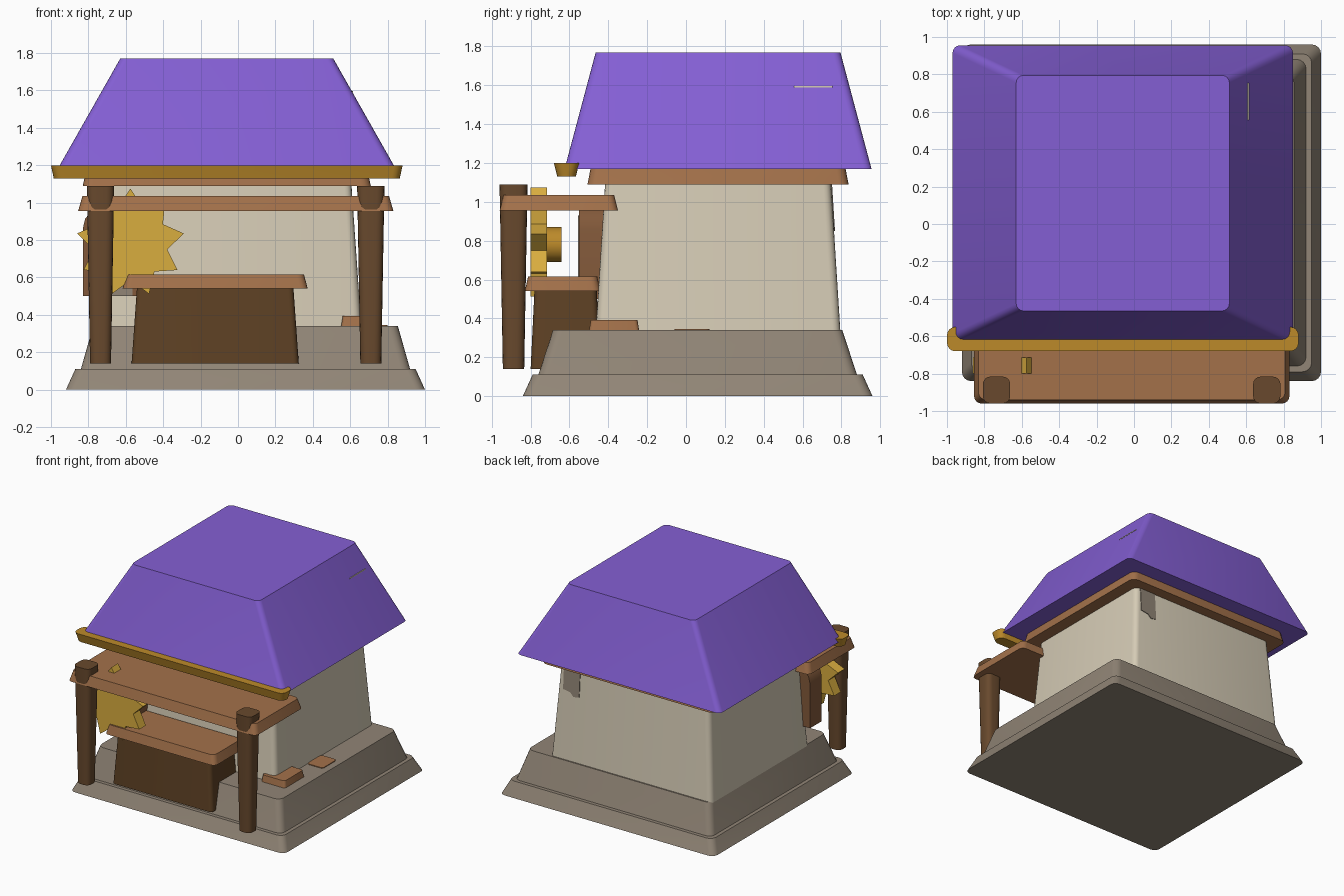
import bpy
import bmesh
from math import sin, cos, pi, radians

cube = bpy.data.objects.get("Cube")
if cube:
    bpy.data.objects.remove(cube, do_unlink=True)


def material(name, rgb):
    linear = [(c / 255 / 12.92) if c < 11 else ((c / 255 + 0.055) / 1.055) ** 2.4 for c in rgb]
    mat = bpy.data.materials.new(name)
    mat.use_nodes = True
    mat.diffuse_color = (*linear, 1)
    mat.node_tree.nodes["Principled BSDF"].inputs["Base Color"].default_value = (*linear, 1)
    return mat


PURPLE = material("roof purple", (132, 95, 212))
CREAM = material("wall cream", (214, 204, 182))
STONE = material("grey stone", (145, 133, 118))
WOOD = material("light wood", (163, 113, 74))
FRAME = material("frame wood", (130, 89, 58))
POST = material("post wood", (104, 73, 45))
DARK = material("dark wood", (94, 65, 36))
SUN = material("sign gold", (217, 173, 63))
GOLD = material("gutter gold", (188, 138, 42))


def loft(name, rings, mat, angle=30):
    """Close two matching point loops into a solid."""
    bm = bmesh.new()
    a, b = [[bm.verts.new(p) for p in ring] for ring in rings]
    n = len(a)
    bm.faces.new(a)
    bm.faces.new(b)
    for i in range(n):
        j = (i + 1) % n
        bm.faces.new((a[i], a[j], b[j], b[i]))
    bmesh.ops.recalc_face_normals(bm, faces=bm.faces)
    mesh = bpy.data.meshes.new(name)
    bm.to_mesh(mesh)
    bm.free()
    mesh.materials.append(mat)
    obj = bpy.data.objects.new(name, mesh)
    bpy.context.collection.objects.link(obj)
    bpy.ops.object.select_all(action="DESELECT")
    obj.select_set(True)
    bpy.context.view_layer.objects.active = obj
    bpy.ops.object.shade_smooth_by_angle(angle=radians(angle))
    return obj


def rounded(cx, cy, hx, hy, r, z, steps=4):
    """Rounded rectangle at height z."""
    points = []
    for quarter, (sx, sy) in enumerate(((1, 1), (-1, 1), (-1, -1), (1, -1))):
        for k in range(steps + 1):
            t = (quarter + k / steps) * pi / 2
            points.append((cx + sx * (hx - r) + r * cos(t), cy + sy * (hy - r) + r * sin(t), z))
    return points


def block(name, center, bottom, top, z0, z1, r, mat):
    """Tapered block with rounded corners; bottom and top are half sizes."""
    return loft(name, (rounded(*center, *bottom, r, z0), rounded(*center, *top, r, z1)), mat)


def slab(name, outline, y0, y1, mat):
    """Outline in x and z, extruded along y."""
    return loft(name, [[(x, y, z) for x, z in outline] for y in (y0, y1)], mat)


# Stone plinth
PLINTH = (0.04, 0.06)
block("plinth_foot", PLINTH, (0.96, 0.90), (0.91, 0.85), 0, 0.11, 0.05, STONE)
block("plinth_step", PLINTH, (0.88, 0.82), (0.815, 0.745), 0.11, 0.34, 0.05, STONE)

# House body and roof
HOUSE = (-0.06, 0.165)
block("walls", HOUSE, (0.72, 0.63), (0.665, 0.58), 0.33, 1.12, 0.04, CREAM)
block("eaves_trim", HOUSE, (0.77, 0.672), (0.75, 0.655), 1.09, 1.18, 0.05, WOOD)
block("roof", HOUSE, (0.91, 0.79), (0.57, 0.63), 1.17, 1.77, 0.04, PURPLE)
block("front_gutter", (-0.06, -0.615), (0.925, 0.048), (0.94, 0.065), 1.13, 1.2, 0.045, GOLD)
block("roof_sliver", (0.55, 0.655), (0.064, 0.1), (0.064, 0.1), 1.59, 1.597, 0.004, CREAM)

# Worn patch high on the back wall
patch = [(0.565, 1.1), (0.42, 1.1), (0.42, 0.86), (0.47, 0.85), (0.5, 0.88), (0.565, 0.89)]
loft("wall_patch", [[(x, 0.795 - (z - 0.33) * 0.063 + d, z) for x, z in patch]
                    for d in (-0.004, 0.005)], STONE)

# Porch: awning, posts, counter
block("awning", (-0.012, -0.655), (0.843, 0.305), (0.82, 0.285), 0.955, 1.035, 0.04, WOOD)
for side, x in (("right", -0.735), ("left", 0.71)):
    block("porch_post_" + side, (x, -0.888), (0.056, 0.055), (0.073, 0.072), 0.14, 1.09, 0.04, POST)
block("counter_body", (-0.122, -0.62), (0.447, 0.18), (0.418, 0.16), 0.14, 0.55, 0.03, DARK)
block("counter_top", (-0.122, -0.635), (0.495, 0.195), (0.475, 0.178), 0.54, 0.615, 0.04, WOOD)

# Low boards beside the wall corner
block("corner_board", (0.66, -0.37), (0.11, 0.13), (0.1, 0.12), 0.33, 0.393, 0.02, WOOD)
block("flat_board", (0.73, 0.03), (0.07, 0.09), (0.07, 0.09), 0.33, 0.346, 0.02, WOOD)


# Arched window beside the counter
def arch(cx, half, z0, spring, rise):
    curve = [(cx + half * cos(k * pi / 8), spring + rise * sin(k * pi / 8)) for k in range(9)]
    return [(cx + half, z0)] + curve + [(cx - half, z0)]


slab("window_frame", arch(-0.665, 0.165, 0.5, 0.86, 0.14), -0.55, -0.4, FRAME)
slab("window_panel", arch(-0.665, 0.1, 0.502, 0.84, 0.09), -0.557, -0.549, STONE)

# Sun sign: nine rays on a round hub
star = []
for k in range(18):
    radius = 0.2 if k % 2 else 0.29
    t = pi / 2 + k * pi / 9
    star.append((-0.575 + radius * cos(t), 0.785 + radius * sin(t)))
slab("sun_sign", star, -0.8, -0.715, SUN)
hub = [(-0.575 + 0.09 * cos(k * pi / 10), 0.78 + 0.09 * sin(k * pi / 10)) for k in range(20)]
slab("sun_hub", hub, -0.72, -0.64, GOLD)
